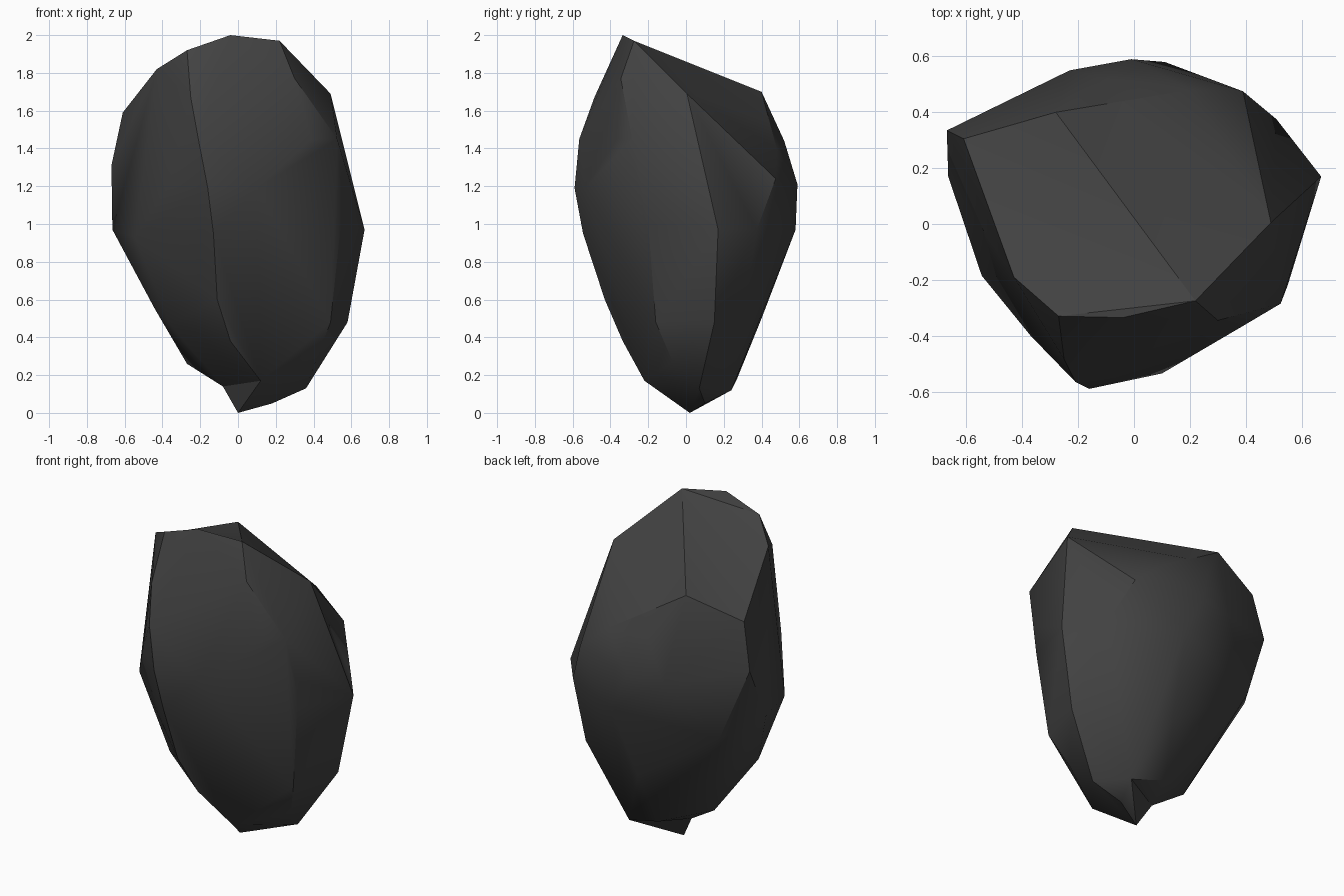
import bpy, bmesh, math

if "Cube" in bpy.data.objects:
    bpy.data.objects.remove(bpy.data.objects["Cube"])

# Control points of the chipped boulder, from the slanted crown to the tapered foot
CROWN = [(-.04, -.335, 2), (.22, -.275, 1.97), (.49, .005, 1.69), (.51, .375, .97),
         (.39, .475, 1.24), (.2, .48, 1.4), (-.28, .4, 1.7), (-.61, .305, 1.59),
         (-.43, -.19, 1.82), (-.27, -.33, 1.92)]
SIDE_TIP = (.67, .17, .97)
BELLY = [(.3, -.345, 1.77), (-.25, -.485, 1.67), (-.21, -.565, 1.45), (-.16, -.59, 1.19),
         (-.13, -.545, .95), (.1, -.535, 1.19), (.39, -.365, 1.45), (.525, -.285, 1.45),
         (.55, -.22, 1.18), (.545, -.2, 1.0), (.11, .58, .97), (-.01, .59, 1.21),
         (-.1, .52, 1.44), (-.23, .55, 1.2), (-.67, .335, 1.31), (-.665, .17, .97),
         (-.545, -.185, .93), (-.37, -.4, 1.2), (-.5, .39, .87)]
LOWER = [(-.11, -.43, .6), (-.44, -.08, .55), (-.36, -.15, .47), (-.04, -.335, .38),
         (.41, -.07, .27), (.49, -.16, .48), (.58, .15, .48), (.05, .4, .5),
         (0, .27, .18), (-.27, .11, .26)]
SOLE = [(.12, -.22, .17), (.36, .07, .13), (.22, .24, .12), (-.08, .06, .14)]

bm = bmesh.new()


def add(points):
    return [bm.verts.new(p) for p in points]


def refill(rim, triangles):
    """Replace the hull faces lying inside a rim by chosen triangles."""
    inside = [f for f in bm.faces if all(v in rim for v in f.verts)]
    bmesh.ops.delete(bm, geom=inside, context='FACES_ONLY')
    for t in triangles:
        bm.faces.new(t)


# Wrap the points in one faceted shell
crown, sole = add(CROWN), add(SOLE)
side = add([SIDE_TIP])[0]
add(BELLY + LOWER)
bmesh.ops.convex_hull(bm, input=bm.verts[:])

# Slanted crown with a shallow valley on its back right
apex, front, right, low, back_r, back, rear, left, l1, l2 = crown
valley = add([(-.04, .44, 1.55)])[0]
refill(crown + [side],
       [(front, rear, left), (front, left, l1), (front, l1, l2), (front, l2, apex),
        (front, valley, rear), (front, right, valley), (right, back, valley),
        (right, back_r, back), (right, low, back_r), (right, side, low)])

# Small foot standing out below the body
tip, heel = add([(0, .02, 0), (.18, .1, .05)])
s0, s1, s2, s3 = sole
refill(sole, [(tip, s0, s1), (tip, s1, heel), (heel, s1, s2),
              (tip, heel, s2), (tip, s2, s3), (tip, s3, s0)])

loose = [v for v in bm.verts if not v.link_faces]
bmesh.ops.delete(bm, geom=loose, context='VERTS')
# Close any gap left around the refilled areas
bmesh.ops.holes_fill(bm, edges=[e for e in bm.edges if e.is_boundary], sides=8)
bmesh.ops.recalc_face_normals(bm, faces=bm.faces[:])

mesh = bpy.data.meshes.new("boulder")
bm.to_mesh(mesh)
bm.free()
rock = bpy.data.objects.new("boulder", mesh)
bpy.context.collection.objects.link(rock)

# Single dark stone colour
stone = bpy.data.materials.new("dark stone")
stone.diffuse_color = (.054, .054, .054, 1)
stone.use_nodes = True
stone.node_tree.nodes["Principled BSDF"].inputs["Base Color"].default_value = stone.diffuse_color
mesh.materials.append(stone)

# Soft facets with crisp chipped edges
bpy.context.view_layer.objects.active = rock
rock.select_set(True)
bpy.ops.object.shade_smooth_by_angle(angle=math.radians(30))
